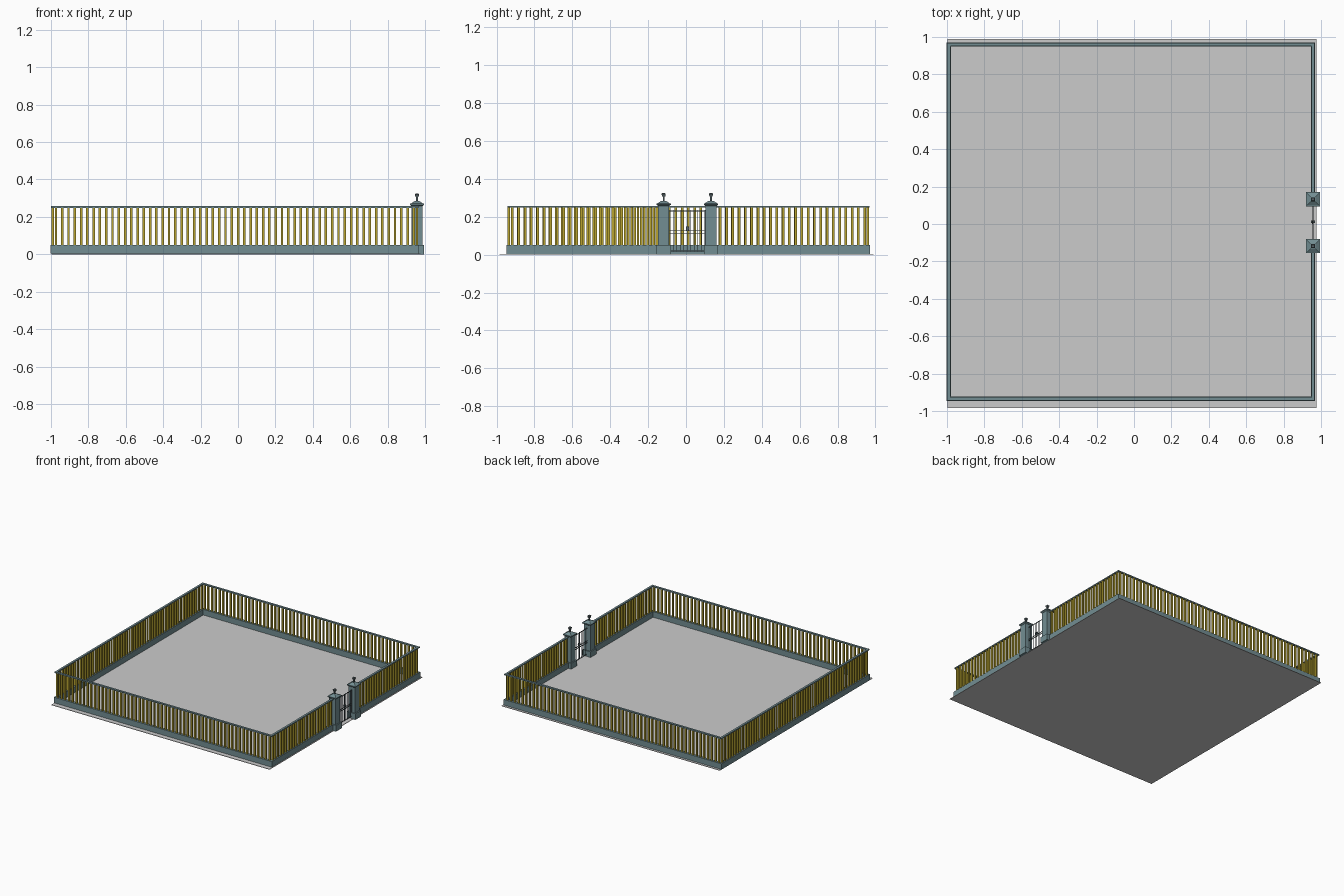
import bpy, bmesh, math
from mathutils import Matrix, Vector

if "Cube" in bpy.data.objects:
    bpy.data.objects.remove(bpy.data.objects["Cube"])


def material(name, rgb):
    m = bpy.data.materials.new(name)
    m.diffuse_color = (*rgb, 1)
    m.use_nodes = True
    m.node_tree.nodes["Principled BSDF"].inputs["Base Color"].default_value = m.diffuse_color
    return m


STONE = material("dark_teal", (0.17, 0.27, 0.29))
GOLD = material("ochre", (0.48, 0.37, 0.03))
IRON = material("iron", (0.09, 0.12, 0.13))


def box(bm, x0, x1, y0, y1, z0, z1):
    size = Vector((x1 - x0, y1 - y0, z1 - z0))
    mid = Vector((x0 + x1, y0 + y1, z0 + z1)) / 2
    bmesh.ops.create_cube(bm, size=1, matrix=Matrix.Translation(mid) @ Matrix.Diagonal((*size, 1)))


def taper(bm, x, y, z0, z1, w0, w1):
    # square frustum: w0 wide at the bottom, w1 at the top
    bmesh.ops.create_cone(bm, cap_ends=True, segments=4, radius1=w0 / math.sqrt(2),
                          radius2=w1 / math.sqrt(2), depth=z1 - z0,
                          matrix=Matrix.Translation((x, y, (z0 + z1) / 2)) @ Matrix.Rotation(math.pi / 4, 4, 'Z'))


def finish(bm, name, mat=None):
    me = bpy.data.meshes.new(name)
    bm.to_mesh(me)
    bm.free()
    ob = bpy.data.objects.new(name, me)
    bpy.context.collection.objects.link(ob)
    if mat:
        me.materials.append(mat)
    return ob


# Fence outline, gate post positions
XL, XR, YF, YB = -0.99, 0.957, -0.935, 0.96
POSTS = (-0.118, 0.132)
PX = 0.957
RUNS = [((XL, YF), (XR, YF)), ((XL, YB), (XR, YB)), ((XL, YF), (XL, YB)),
        ((XR, YF), (XR, POSTS[0])), ((XR, POSTS[1]), (XR, YB))]

# Ground slab
bm = bmesh.new()
box(bm, -0.998, 0.975, -0.985, 0.99, 0, 0.004)
finish(bm, "ground")

# Plinth walls, top rails and balusters along every run
wall, rail, bars = bmesh.new(), bmesh.new(), bmesh.new()
for (ax, ay), (bx, by) in RUNS:
    for bm, h, z0, z1 in ((wall, 0.0115, 0.003, 0.05), (rail, 0.0085, 0.248, 0.257)):
        box(bm, ax - h, bx + h, ay - h, by + h, z0, z1)
    length = math.hypot(bx - ax, by - ay)
    n = round(length / 0.0335)
    for i in range(n):
        t = (i + 0.5) / n
        x, y = ax + (bx - ax) * t, ay + (by - ay) * t
        if ax == XR and min(abs(y - p) for p in POSTS) < 0.035:
            continue
        box(bars, x - 0.0065, x + 0.0065, y - 0.0065, y + 0.0065, 0.05, 0.248)
finish(wall, "plinth_wall", STONE)
finish(rail, "top_rail", STONE)
finish(bars, "balusters", GOLD)

# Gate posts: base, shaft, stepped cap, lantern finial
for side, y in zip(("front", "back"), POSTS):
    bm = bmesh.new()
    taper(bm, PX, y, 0, 0.05, 0.076, 0.076)
    taper(bm, PX, y, 0.05, 0.26, 0.058, 0.058)
    taper(bm, PX, y, 0.257, 0.264, 0.058, 0.076)
    taper(bm, PX, y, 0.264, 0.271, 0.076, 0.076)
    taper(bm, PX, y, 0.271, 0.284, 0.066, 0.026)
    finish(bm, side + "_gate_post", STONE)
    bm = bmesh.new()
    taper(bm, PX, y, 0.284, 0.306, 0.009, 0.009)
    taper(bm, PX, y, 0.306, 0.321, 0.016, 0.022)
    taper(bm, PX, y, 0.321, 0.325, 0.022, 0.014)
    finish(bm, side + "_post_finial", IRON)

# Iron gate: stiles, bars, rails, lock and handles
g0, g1 = POSTS[0] + 0.029, POSTS[1] - 0.029
gm = (g0 + g1) / 2
bm = bmesh.new()
N = 10
for i in range(N + 1):
    y = g0 + 0.003 + (g1 - g0 - 0.006) * i / N
    r = 0.0022 if i in (0, N // 2, N) else 0.0013
    box(bm, PX - r, PX + r, y - r, y + r, 0.015, 0.235)
for z in (0.02, 0.113, 0.127, 0.23):
    box(bm, PX - 0.002, PX + 0.002, g0, g1, z - 0.002, z + 0.002)
box(bm, PX - 0.004, PX + 0.004, gm - 0.008, gm + 0.008, 0.125, 0.148)
for s in (-1, 1):
    box(bm, PX + s * 0.007 - 0.004, PX + s * 0.007 + 0.004, gm - 0.002, gm + 0.012, 0.136, 0.139)
finish(bm, "gate", IRON)
